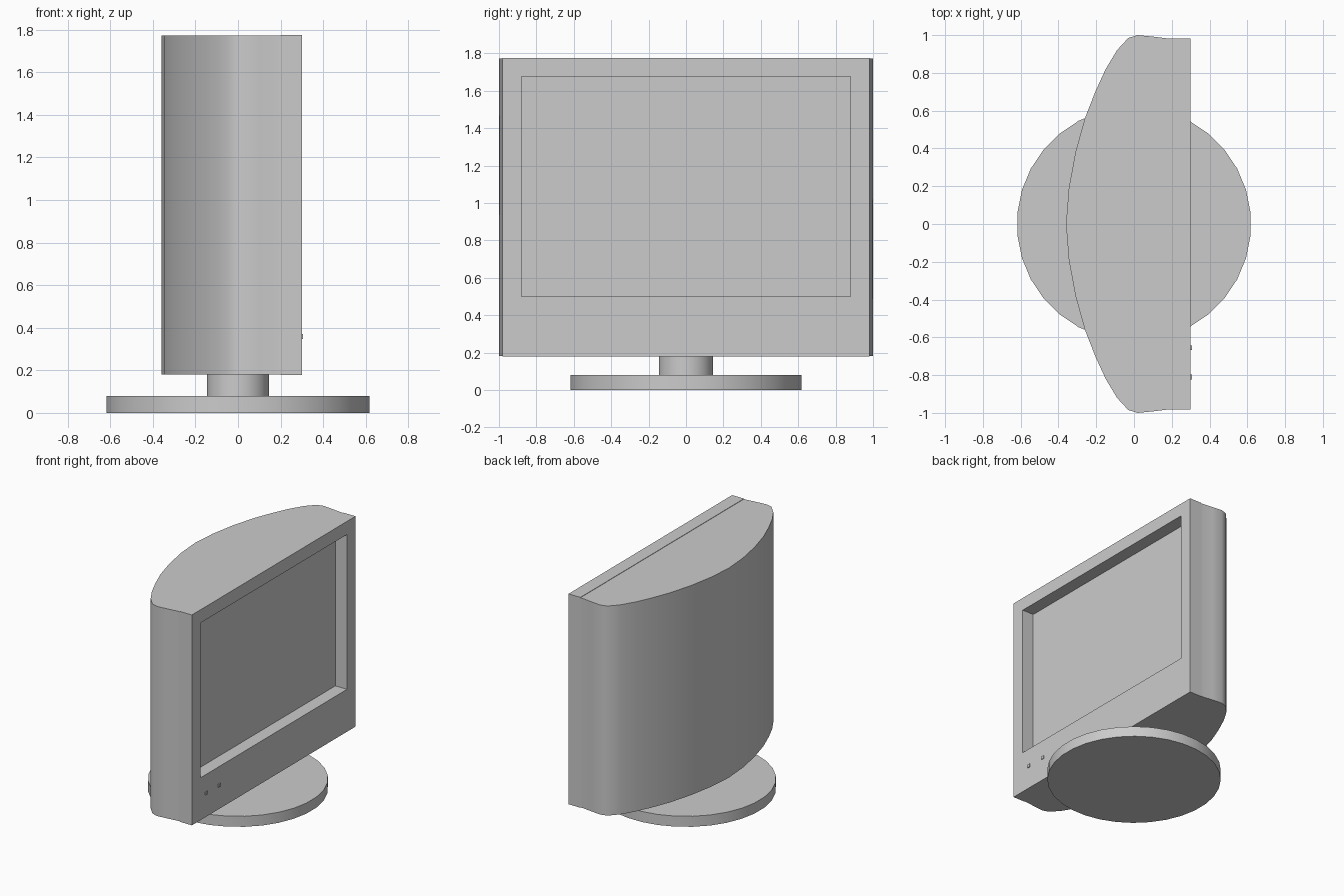
import bpy, bmesh, math
from mathutils import Vector

if "Cube" in bpy.data.objects:
    bpy.data.objects.remove(bpy.data.objects["Cube"])


def make_object(name, bm):
    bmesh.ops.recalc_face_normals(bm, faces=bm.faces)
    mesh = bpy.data.meshes.new(name)
    bm.to_mesh(mesh)
    bm.free()
    ob = bpy.data.objects.new(name, mesh)
    bpy.context.collection.objects.link(ob)
    return ob


def box(name, lo, hi):
    lo, hi = Vector(lo), Vector(hi)
    bm = bmesh.new()
    bmesh.ops.create_cube(bm, size=1)
    bmesh.ops.scale(bm, vec=hi - lo, verts=bm.verts)
    bmesh.ops.translate(bm, vec=(lo + hi) / 2, verts=bm.verts)
    return make_object(name, bm)


def prism(name, outline, z0, z1):
    bm = bmesh.new()
    face = bm.faces.new([bm.verts.new((x, y, z0)) for x, y in outline])
    ext = bmesh.ops.extrude_face_region(bm, geom=[face], use_keep_orig=True)
    top = [v for v in ext["geom"] if isinstance(v, bmesh.types.BMVert)]
    bmesh.ops.translate(bm, vec=(0, 0, z1 - z0), verts=top)
    return make_object(name, bm)


def disc(name, radius, z0, z1):
    step = math.tau / 32
    pts = [(radius * math.cos((i + .5) * step), radius * math.sin((i + .5) * step))
           for i in range(32)]
    return prism(name, pts, z0, z1)


def smooth(ob):
    bpy.ops.object.select_all(action='DESELECT')
    ob.select_set(True)
    bpy.context.view_layer.objects.active = ob
    bpy.ops.object.shade_smooth_by_angle(angle=math.radians(45))


# round foot and short neck
smooth(disc("base", 0.62, 0, 0.08))
smooth(disc("neck", 0.146, 0.08, 0.183))

# curved rear housing: half outline mirrored across y = 0
half = [(-0.345, 0.19), (-0.31, 0.38), (-0.26, 0.56), (-0.205, 0.70),
        (-0.15, 0.82), (-0.09, 0.92), (-0.03, 0.985), (0.02, 1.0),
        (0.10, 0.992), (0.18, 0.982), (0.20, 0.982)]
outline = [(-0.36, 0)] + half + [(x, -y) for x, y in reversed(half)]
smooth(prism("rear_housing", outline, 0.181, 1.773))

# front frame: outer and inner rectangles bridged into a ring 0.1 deep
bm = bmesh.new()
rings = []
for x in (0.20, 0.30):
    for y, z0, z1 in ((0.982, 0.178, 1.776), (0.88, 0.50, 1.676)):
        rings.append([bm.verts.new((x, *p)) for p in ((-y, z0), (y, z0), (y, z1), (-y, z1))])
back_out, back_in, front_out, front_in = rings
for a, b in ((back_out, front_out), (front_out, front_in),
             (front_in, back_in), (back_in, back_out)):
    for i in range(4):
        j = (i + 1) % 4
        bm.faces.new((a[i], a[j], b[j], b[i]))
make_object("front_frame", bm)

# recessed screen
box("screen", (0.195, -0.879, 0.501), (0.203, 0.879, 1.675))

# two indicator lights
for i, y in enumerate((-0.81, -0.655)):
    box(f"indicator_light_{i + 1}", (0.295, y - .012, 0.347), (0.306, y + .012, 0.371))
